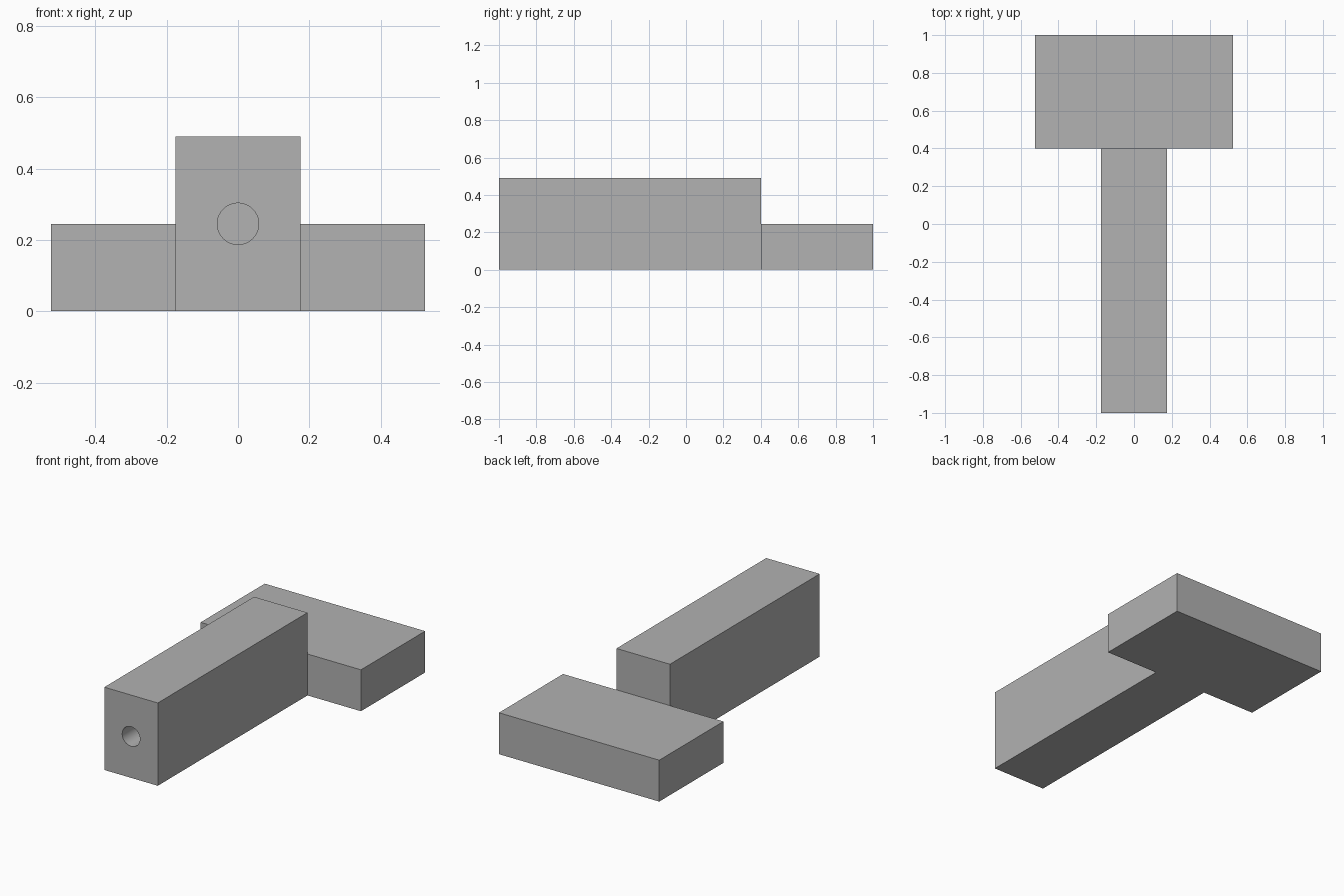
import bpy
import math

cube = bpy.data.objects.get("Cube")
if cube:
    bpy.data.objects.remove(cube, do_unlink=True)

grey = bpy.data.materials.new("plain grey")
grey.use_nodes = True
COLOUR = (0.445, 0.445, 0.445, 1)
grey.diffuse_color = COLOUR
grey.node_tree.nodes["Principled BSDF"].inputs["Base Color"].default_value = COLOUR


def finish(obj, name):
    obj.name = name
    obj.data.materials.append(grey)
    return obj


def box(name, width, y0, y1, height):
    """Box centred on x, standing on the floor."""
    bpy.ops.mesh.primitive_cube_add(size=1, location=(0, (y0 + y1) / 2, height / 2))
    obj = bpy.context.object
    obj.scale = (width, y1 - y0, height)
    bpy.ops.object.transform_apply(location=True, rotation=True, scale=True)
    return finish(obj, name)


def combine(target, other, operation):
    """Apply a boolean and discard the operand."""
    mod = target.modifiers.new(operation.lower(), 'BOOLEAN')
    mod.operation = operation
    mod.solver = 'EXACT'
    mod.object = other
    bpy.ops.object.select_all(action='DESELECT')
    bpy.context.view_layer.objects.active = target
    target.select_set(True)
    bpy.ops.object.modifier_apply(modifier=mod.name)
    bpy.data.objects.remove(other, do_unlink=True)


JOINT = 0.40
HALF = 0.245

# Tall front bar fused to the low, wide rear plate
body = box("bar_and_plate", 0.35, -1, JOINT, 2 * HALF)
plate = box("rear_plate", 1.05, JOINT, 1, HALF)
combine(body, plate, 'UNION')

# Blind round hole in the front end of the bar
DEPTH = 0.70
bpy.ops.mesh.primitive_cylinder_add(
    vertices=64, radius=0.058, depth=2 * DEPTH,
    location=(0, -1, HALF), rotation=(math.pi / 2, 0, 0))
drill = finish(bpy.context.object, "hole_cutter")
combine(body, drill, 'DIFFERENCE')

bpy.ops.object.shade_smooth_by_angle(angle=math.radians(30))
